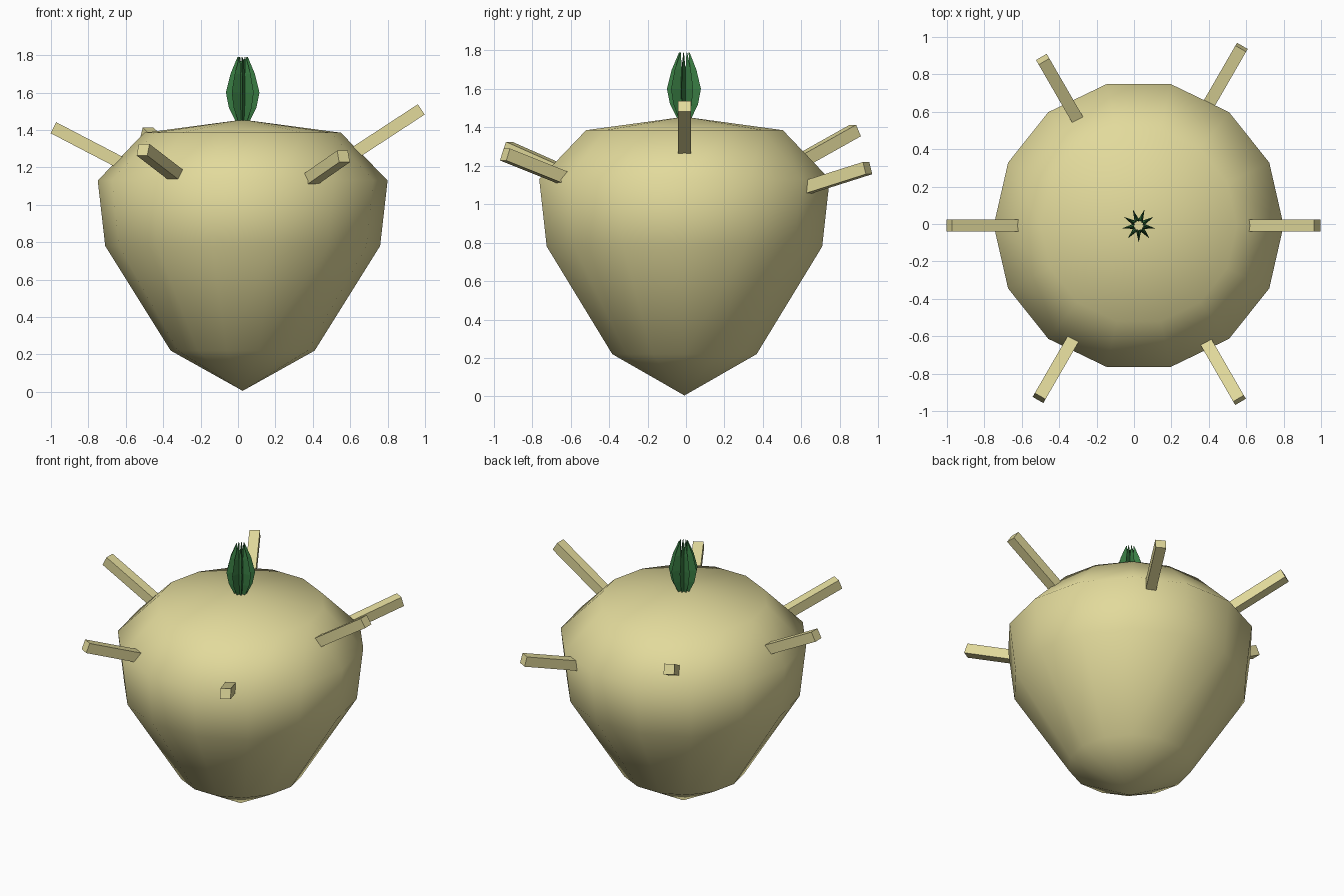
import bpy, bmesh
from math import radians, sin, cos, pi
from mathutils import Matrix, Vector

cube = bpy.data.objects.get("Cube")
if cube:
    bpy.data.objects.remove(cube)

CENTRE = Vector((0.025, -0.008, 0))


def material(name, rgb):
    m = bpy.data.materials.new(name)
    m.use_nodes = True
    m.diffuse_color = (*rgb, 1)
    m.node_tree.nodes["Principled BSDF"].inputs["Base Color"].default_value = (*rgb, 1)
    return m


tan = material("pale_tan", (0.76, 0.70, 0.33))
green = material("leaf_green", (0.04, 0.20, 0.055))


def finish(bm, name, mat, smooth=False):
    mesh = bpy.data.meshes.new(name)
    bmesh.ops.recalc_face_normals(bm, faces=bm.faces[:])
    for f in bm.faces:
        f.smooth = smooth
    bm.to_mesh(mesh)
    bm.free()
    mesh.materials.append(mat)
    ob = bpy.data.objects.new(name, mesh)
    bpy.context.collection.objects.link(ob)
    return ob


def polar(r, angle, z):
    return CENTRE + Vector((r * cos(angle), r * sin(angle), z))


# Body: a fourteen-sided turned shape, pointed below, gently domed on top
SIDES = 14
profile = [(0.385, 0.22), (0.735, 0.78), (0.775, 1.13), (0.525, 1.385)]
bm = bmesh.new()
rings = [[bm.verts.new(polar(r, 2 * pi * i / SIDES, z)) for i in range(SIDES)]
         for r, z in profile]
bottom = bm.verts.new(polar(0, 0, 0.005))
top = bm.verts.new(polar(0, 0, 1.455))
for i in range(SIDES):
    j = (i + 1) % SIDES
    bm.faces.new((bottom, rings[0][j], rings[0][i]))
    bm.faces.new((top, rings[-1][i], rings[-1][j]))
    for lo, hi in zip(rings, rings[1:]):
        bm.faces.new((lo[i], lo[j], hi[j], hi[i]))
finish(bm, "body", tan, smooth=True)

# Sticks: square bars fanning out from the middle, each with its own tilt
REACH, LENGTH, THICK = 1.141, 0.55, 0.066
tilts = {"right_side": (0, 33.2), "back_right": (60, 15.4), "back_left": (120, 25.9),
         "left_side": (180, 27.5), "front_left": (240, 21), "front_right": (300, 19.1)}
for name, (azimuth, tilt) in tilts.items():
    bm = bmesh.new()
    place = (Matrix.Translation(CENTRE + Vector((0, 0, 0.885)))
             @ Matrix.Rotation(radians(azimuth), 4, "Z")
             @ Matrix.Rotation(radians(-tilt), 4, "Y")
             @ Matrix.Translation((REACH - LENGTH / 2, 0, 0))
             @ Matrix.Diagonal((LENGTH, THICK, THICK, 1)))
    bmesh.ops.create_cube(bm, size=1, matrix=place)
    finish(bm, "stick_" + name, tan)

# Leaf bud: nine upright leaves, each folded along an outward ridge
LEAVES = 9
rows = [(1.44, 0.035, 0.020), (1.52, 0.075, 0.032), (1.60, 0.091, 0.036),
        (1.70, 0.066, 0.032), (1.79, 0.028, 0.024)]  # height, ridge, edge
bm = bmesh.new()
for k in range(LEAVES):
    a = -pi / 2 + 2 * pi * k / LEAVES
    half = pi / LEAVES
    strips = []
    for n, (z, ridge, edge) in enumerate(rows):
        spread = half * (0.2 if n == len(rows) - 1 else 1)
        strips.append([bm.verts.new(polar(edge, a - spread, z)),
                       bm.verts.new(polar(ridge, a, z)),
                       bm.verts.new(polar(edge, a + spread, z))])
    for lo, hi in zip(strips, strips[1:]):
        for s in range(2):
            bm.faces.new((lo[s], lo[s + 1], hi[s + 1], hi[s]))
finish(bm, "leaf_bud", green)
